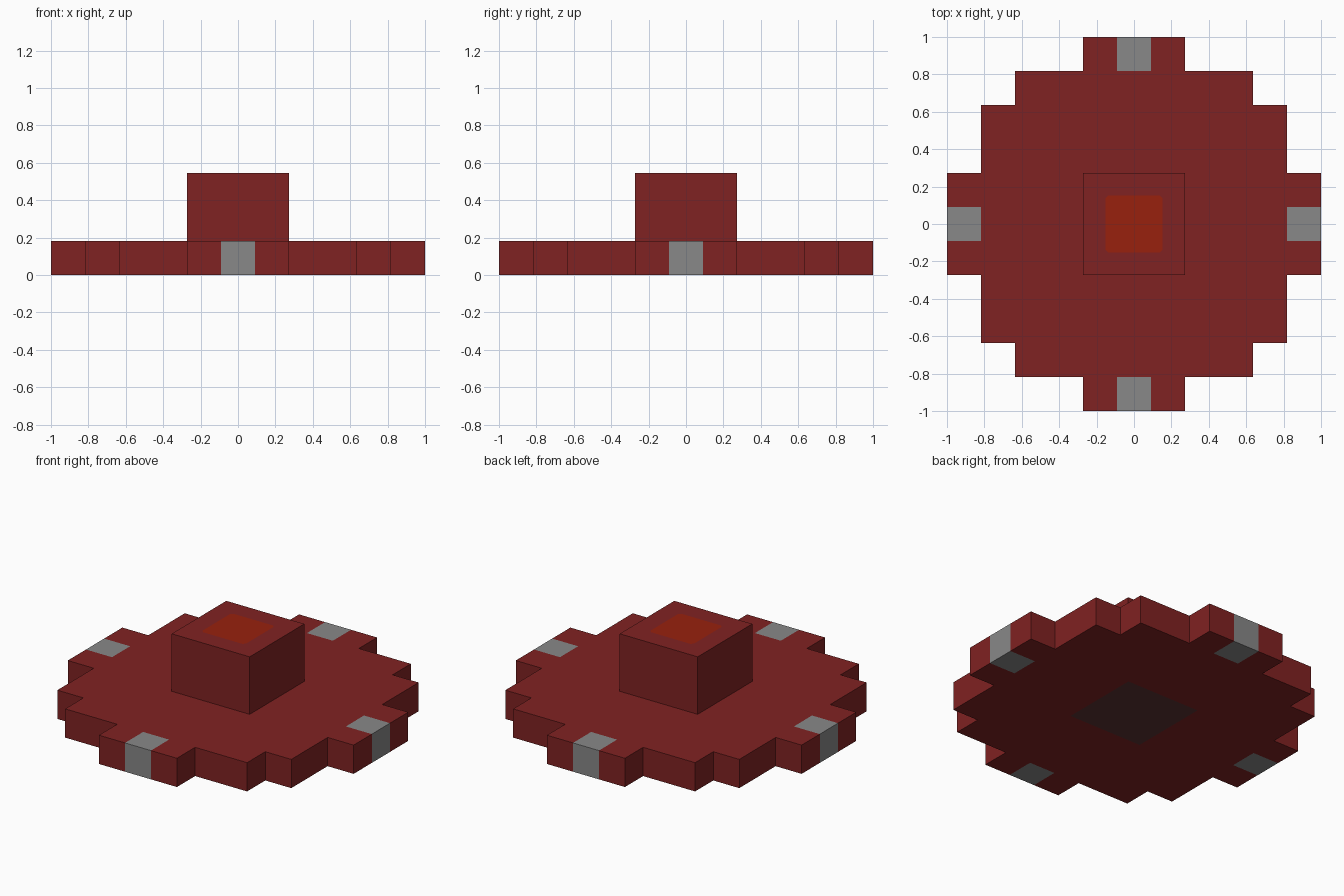
import bpy, bmesh

if "Cube" in bpy.data.objects:
    bpy.data.objects.remove(bpy.data.objects["Cube"], do_unlink=True)

U = 1 / 11  # one grid step of the blocky design


def material(name, rgb):
    m = bpy.data.materials.new(name)
    m.use_nodes = True
    m.diffuse_color = (*rgb, 1)
    m.node_tree.nodes["Principled BSDF"].inputs["Base Color"].default_value = (*rgb, 1)
    return m


RED = material("dark red", (0.216, 0.016, 0.016))
GREY = material("grey", (0.246, 0.246, 0.246))
ORANGE = material("ember orange", (0.314, 0.015, 0.004))
BROWN = material("dull brown", (0.105, 0.033, 0.033))


def make_object(name, bm, materials):
    mesh = bpy.data.meshes.new(name)
    bm.to_mesh(mesh)
    bm.free()
    for m in materials:
        mesh.materials.append(m)
    ob = bpy.data.objects.new(name, mesh)
    bpy.context.collection.objects.link(ob)
    return ob


# Stepped disc: grid cells inside a pixel-circle outline, raised to a slab
PATCH = 2.84
half = [1, PATCH, 3, 7, 9, 11]
lines = [-v for v in reversed(half)] + half


def inside(x, y):
    x, y = abs(x), abs(y)
    return any(x < w and y < d for w, d in ((3, 11), (7, 9), (9, 7), (11, 3)))


bm = bmesh.new()
for x0, x1 in zip(lines, lines[1:]):
    for y0, y1 in zip(lines, lines[1:]):
        if inside((x0 + x1) / 2, (y0 + y1) / 2):
            bm.faces.new([bm.verts.new((x * U, y * U, 0)) for x, y in
                          ((x0, y0), (x1, y0), (x1, y1), (x0, y1))])
bmesh.ops.remove_doubles(bm, verts=bm.verts, dist=1e-4)
slab = bmesh.ops.extrude_face_region(bm, geom=bm.faces[:], use_keep_orig=True)
top = [v for v in slab["geom"] if isinstance(v, bmesh.types.BMVert)]
bmesh.ops.translate(bm, verts=top, vec=(0, 0, 2 * U))
bmesh.ops.recalc_face_normals(bm, faces=bm.faces)

# Grey rim tabs and a brown patch on the underside
for f in bm.faces:
    c = f.calc_center_median() / U
    near, far = sorted((abs(c.x), abs(c.y)))
    if near < 0.99 and far > 9:
        f.material_index = 1
    elif c.z < 0.01 and far < PATCH:
        f.material_index = 2
bmesh.ops.dissolve_limit(bm, angle_limit=0.01, verts=bm.verts, edges=bm.edges,
                         delimit={"MATERIAL"})
make_object("stepped_disc", bm, [RED, GREY, BROWN])

# Central block with a soft-cornered ember square set in its top
bm = bmesh.new()
bmesh.ops.create_cube(bm, size=1)
bmesh.ops.scale(bm, verts=bm.verts, vec=(6 * U, 6 * U, 4 * U))
bmesh.ops.translate(bm, verts=bm.verts, vec=(0, 0, 4 * U))
lid = max(bm.faces, key=lambda f: f.calc_center_median().z)
bmesh.ops.inset_region(bm, faces=[lid], thickness=3 * U - 0.103)
bmesh.ops.bevel(bm, geom=list(lid.verts), offset=0.015, segments=1,
                affect="VERTICES")
for f in bm.faces:
    if len(f.verts) == 8:
        f.material_index = 1
make_object("central_block", bm, [RED, ORANGE])
